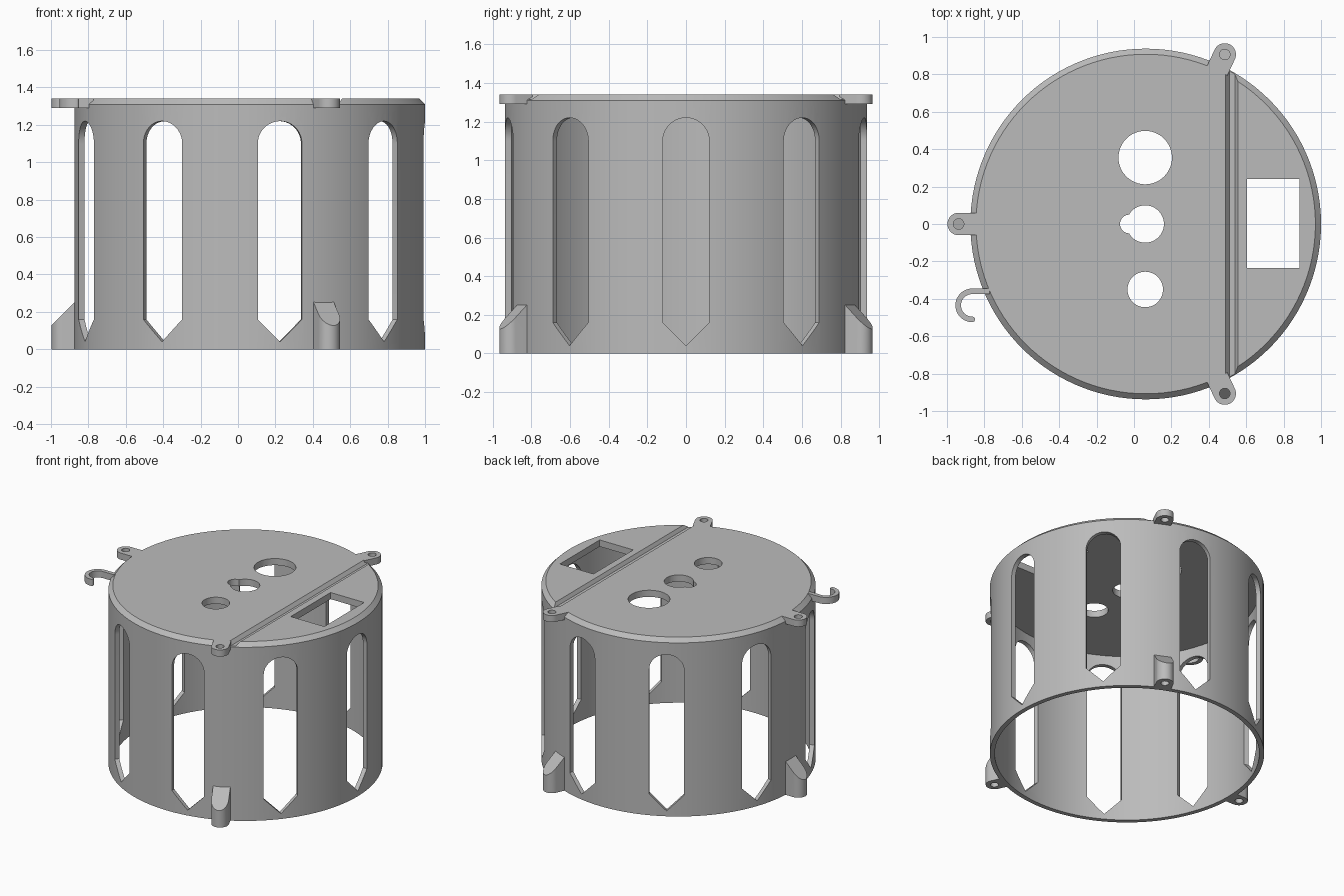
import bpy, bmesh
from math import sin, cos, pi, radians
from mathutils import Matrix, Vector

if "Cube" in bpy.data.objects:
    bpy.data.objects.remove(bpy.data.objects["Cube"], do_unlink=True)

CENTRE = Vector((0.0625, 0, 0))
R, WALL, TOP, LID = 0.9375, 0.033, 1.34, 0.05
CHAMFER = 0.03
LUG_R, LUG_DIST = 0.06, 1.0

grey = bpy.data.materials.new("plain_grey")
grey.use_nodes = True
COLOUR = (0.5, 0.5, 0.5, 1)
grey.diffuse_color = COLOUR
grey.node_tree.nodes["Principled BSDF"].inputs["Base Color"].default_value = COLOUR


def make(name, bm):
    bmesh.ops.recalc_face_normals(bm, faces=bm.faces)
    mesh = bpy.data.meshes.new(name)
    bm.to_mesh(mesh)
    bm.free()
    obj = bpy.data.objects.new(name, mesh)
    bpy.context.collection.objects.link(obj)
    mesh.materials.append(grey)
    return obj


def prism(name, outline, low, high, matrix=Matrix(), top=None):
    """Extrude a 2D outline from low to high; top may give a sloping end height."""
    bm = bmesh.new()
    rings = [[bm.verts.new(matrix @ Vector((u, v, w))) for u, v, w in
              [(u, v, low) for u, v in outline]],
             [bm.verts.new(matrix @ Vector((u, v, top(u, v) if top else high))) for u, v in outline]]
    bm.faces.new(rings[0])
    bm.faces.new(rings[1])
    n = len(outline)
    for i in range(n):
        j = (i + 1) % n
        bm.faces.new((rings[0][i], rings[0][j], rings[1][j], rings[1][i]))
    return make(name, bm)


def arc(cx, cy, r, start, end, n=24):
    angles = [radians(start + (end - start) * i / n) for i in range(n + 1)]
    return [(cx + r * cos(a), cy + r * sin(a)) for a in angles]


def circle(cx, cy, r, n=48):
    return arc(cx, cy, r, 0, 360, n)[:-1]


def select(obj):
    bpy.ops.object.select_all(action='DESELECT')
    obj.select_set(True)
    bpy.context.view_layer.objects.active = obj


def cut(obj, cutter):
    cutter.hide_render = True
    mod = obj.modifiers.new("cut", 'BOOLEAN')
    mod.operation, mod.solver, mod.object = 'DIFFERENCE', 'EXACT', cutter
    select(obj)
    bpy.ops.object.modifier_apply(modifier=mod.name)
    bpy.data.objects.remove(cutter, do_unlink=True)


def smooth(obj):
    select(obj)
    bpy.ops.object.shade_smooth_by_angle(angle=radians(25))


# Drum: wall and chamfered lid turned from one profile
bm = bmesh.new()
profile = [(R, 0), (R, TOP - CHAMFER), (R - CHAMFER, TOP), (0, TOP),
           (0, TOP - LID), (R - WALL, TOP - LID), (R - WALL, 0), (R, 0)]
verts = [bm.verts.new(CENTRE + Vector((r, 0, z))) for r, z in profile]
edges = [bm.edges.new(pair) for pair in zip(verts, verts[1:])]
bmesh.ops.spin(bm, geom=verts + edges, cent=CENTRE, axis=(0, 0, 1), angle=2 * pi, steps=120)
bmesh.ops.remove_doubles(bm, verts=bm.verts, dist=1e-4)
bmesh.ops.dissolve_degenerate(bm, edges=bm.edges, dist=1e-5)
axis_faces = [f for f in bm.faces if f.calc_area() < 1e-8]
bmesh.ops.delete(bm, geom=axis_faces, context='FACES_ONLY')
loose = [e for e in bm.edges if not e.link_faces]
bmesh.ops.delete(bm, geom=loose, context='EDGES')
drum = make("drum", bm)

# Nine wall slots, arched above and pointed below
slot = arc(0, 1.10, 0.12, 0, 180) + [(-0.12, 0.16), (0, 0.04), (0.12, 0.16)]
upright = Matrix(((0, 0, 1, 0), (1, 0, 0, 0), (0, 1, 0, 0), (0, 0, 0, 1)))
for i in range(9):
    turn = Matrix.Translation(CENTRE) @ Matrix.Rotation(2 * pi * i / 9, 4, 'Z') @ upright
    cut(drum, prism("slot_cutter", slot, 0.75, 1.1, turn))

# Lid openings: round holes, keyhole and rectangle
openings = [circle(0.06, 0.355, 0.143), circle(0.06, 0, 0.1), circle(-0.025, 0, 0.05),
            circle(0.06, -0.35, 0.095),
            [(0.605, -0.235), (0.885, -0.235), (0.885, 0.24), (0.605, 0.24)]]
for outline in openings:
    cut(drum, prism("opening_cutter", outline, TOP - 0.1, TOP + 0.1))

# Groove across the lid
groove = [(0.475, TOP + 0.015), (0.49, TOP), (0.51, TOP - 0.025), (0.54, TOP - 0.025),
          (0.555, TOP), (0.565, TOP + 0.015)]
along_y = Matrix(((1, 0, 0, 0), (0, 0, 1, 0), (0, 1, 0, 0), (0, 0, 0, 1)))
cut(drum, prism("groove_cutter", groove, -1, 1, along_y))
smooth(drum)


# Screw lugs on the lid with matching sloped feet at the base
def lug_outline(inner):
    return [(inner, -LUG_R)] + arc(LUG_DIST, 0, LUG_R, -90, 90) + [(inner, LUG_R)]


hole = circle(LUG_DIST, 0, 0.028, 24)
for place, angle in (("back", 65), ("right", 180), ("front", -65)):
    turn = Matrix.Translation(CENTRE) @ Matrix.Rotation(radians(angle), 4, 'Z')
    lug = prism(place + "_lid_lug", lug_outline(R - CHAMFER - 0.003), TOP - LID, TOP, turn)
    cut(lug, prism("hole_cutter", hole, TOP - 0.2, TOP + 0.1, turn))
    smooth(lug)
    foot = prism(place + "_base_foot", lug_outline(R - 0.02), 0, 0, turn,
                 top=lambda u, v: 0.25 + R - u)
    cut(foot, prism("hole_cutter", hole, -0.1, 0.09, turn))
    smooth(foot)

# Cable hook at the lid edge
hx, hy = -0.865, -0.435
hook = ([(-0.772, hy + 0.09)] + arc(hx, hy, 0.09, 90, 270)
        + arc(hx, hy - 0.075, 0.015, -90, 90, 8)[1:-1]
        + arc(hx, hy, 0.06, 270, 90) + [(-0.772, hy + 0.06)])
smooth(prism("cable_hook", hook, TOP - LID, TOP))
